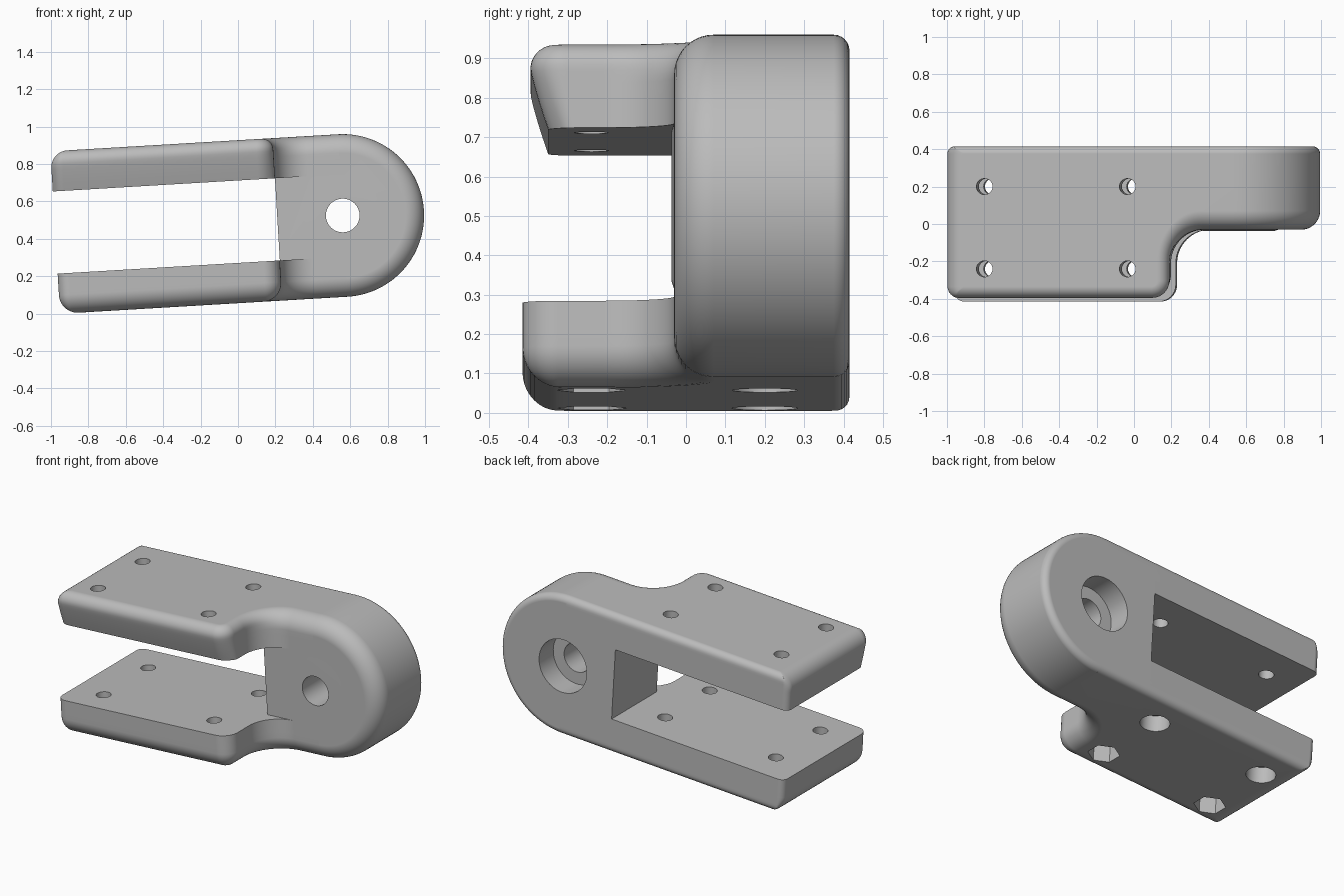
import bpy, bmesh, math
from mathutils import Matrix

cube = bpy.data.objects.get("Cube")
if cube:
    bpy.data.objects.remove(cube, do_unlink=True)

RADIUS, SLOT = 0.435, 0.22          # outer half height, slot half height
LEFT, STEP_X = -1.54, -0.35         # arm tip, slot wall (lug axis is the origin)
BACK, STEP_Y = 0.415, -0.03         # rear face, lug front face
BACK_R, LUG_R, CURVE = 0.04, 0.1, 0.18

grey = bpy.data.materials.new("plain grey")
grey.use_nodes = True
grey.diffuse_color = (0.5, 0.5, 0.5, 1)
grey.node_tree.nodes["Principled BSDF"].inputs["Base Color"].default_value = grey.diffuse_color


def arc(cx, cy, rx, ry, start, end, n=8):
    angles = [math.radians(start + (end - start) * i / n) for i in range(n + 1)]
    return [(cx + rx * math.cos(a), cy + ry * math.sin(a)) for a in angles]


def inset(r, depth):
    """Inset of a round of radius r at a given distance below the face."""
    h = max(0.0, r - depth)
    return r - math.sqrt(max(0.0, r * r - h * h))


def make_object(name, bm):
    bmesh.ops.recalc_face_normals(bm, faces=bm.faces)
    mesh = bpy.data.meshes.new(name)
    bm.to_mesh(mesh)
    bm.free()
    obj = bpy.data.objects.new(name, mesh)
    bpy.context.collection.objects.link(obj)
    mesh.materials.append(grey)
    return obj


def loft(name, layers):
    """Skin a stack of matching closed outlines and cap both ends."""
    bm = bmesh.new()
    rings = [[bm.verts.new(p) for p in layer] for layer in layers]
    for a, b in zip(rings, rings[1:]):
        for i in range(len(a)):
            j = (i + 1) % len(a)
            bm.faces.new((a[i], a[j], b[j], b[i]))
    bm.faces.new(rings[0])
    bm.faces.new(rings[-1])
    return make_object(name, bm)


def arm(name, side, front, front_r, left_r, undercut):
    fillet = [RADIUS - LUG_R + LUG_R * math.sin(math.radians(a)) for a in range(0, 91, 9)]
    layers = []
    for w in [SLOT, 0.26, 0.3] + fillet:
        depth = RADIUS - w
        db, df, dl, ds = (inset(r, depth) for r in (BACK_R, front_r, left_r, LUG_R))
        x0, x1 = LEFT + dl, STEP_X - df
        y0, y1 = front + df, BACK - db

        def corner(x, y, sx, sy, r, dx, dy, start):
            rx, ry = max(r - dx, 0.006), max(r - dy, 0.006)
            return arc(x + sx * rx, y + sy * ry, rx, ry, start, start + 90)

        plan = corner(x0, y1, 1, -1, 0.04, dl, db, 90)
        plan += corner(x0, y0, 1, 1, 0.06, dl, df, 180)
        plan += corner(x1, y0, -1, 1, 0.09, df, df, 270)
        plan += arc(STEP_X + CURVE, STEP_Y - CURVE, CURVE + df, CURVE + ds, 180, 90, 14)
        plan += [(0, STEP_Y + ds), (0, y1)]
        # lean the front face inward toward the slot
        lean = undercut * max(0, (0.375 - w) / 0.155) ** 1.2
        layers.append([(x, y + lean * min(1, max(0, (-0.22 - y) / 0.15)), side * w)
                       for x, y in plan])
    return loft(name, layers)


def lug():
    stops = [(STEP_Y + LUG_R * (1 - math.cos(math.radians(a))), LUG_R) for a in range(0, 91, 9)]
    stops += [(BACK - BACK_R * (1 - math.sin(math.radians(a))), BACK_R) for a in range(0, 91, 15)]
    layers = []
    for y, r in stops:
        d = inset(r, y - STEP_Y if r == LUG_R else BACK - y)
        rim = arc(0, 0, RADIUS - d, RADIUS - d, -90, 90, 56)
        outline = [(STEP_X, -SLOT), (0, -SLOT)] + rim + [(0, SLOT), (STEP_X, SLOT)]
        layers.append([(x, y, z) for x, z in outline])
    return loft("bracket_body", layers)


def cylinder(name, x, y, z, r, length, sides=40, axis="Z", r2=None):
    bm = bmesh.new()
    turn = Matrix.Rotation(math.pi / 2, 4, "X") if axis == "Y" else Matrix()
    bmesh.ops.create_cone(bm, cap_ends=True, segments=sides, radius1=r,
                          radius2=r if r2 is None else r2, depth=length,
                          matrix=Matrix.Translation((x, y, z)) @ turn)
    return make_object(name, bm)


def combine(body, other, operation):
    other.hide_render = True
    mod = body.modifiers.new(other.name, "BOOLEAN")
    mod.operation, mod.solver, mod.object = operation, "EXACT", other
    bpy.context.view_layer.objects.active = body
    bpy.ops.object.modifier_apply(modifier=mod.name)
    bpy.data.objects.remove(other, do_unlink=True)


# Lug with two arms and a shallow boss round the pivot
body = lug()
combine(body, arm("upper_arm", 1, -0.395, 0.06, 0.09, 0.045), "UNION")
combine(body, arm("lower_arm", -1, -0.415, 0.1, 0.1, 0), "UNION")
combine(body, cylinder("pivot_boss", 0, -0.027, 0, 0.25, 0.02, 64, "Y", 0.19), "UNION")

# Pivot hole with rear counterbore
combine(body, cylinder("pivot_hole", 0, 0.2, 0, 0.09, 1, 48, "Y"), "DIFFERENCE")
combine(body, cylinder("pivot_counterbore", 0, BACK, 0, 0.165, 0.28, 48, "Y"), "DIFFERENCE")

# Screw holes through both arms, round and hexagonal recesses underneath
for x in (-1.336, -0.57):
    for y, sides, r in ((0.2, 40, 0.083), (-0.24, 6, 0.09)):
        combine(body, cylinder("screw_hole", x, y, 0, 0.043, 1.2, 32), "DIFFERENCE")
        combine(body, cylinder("recess", x, y, -RADIUS, r, 0.2, sides), "DIFFERENCE")

# Set the tilted pose, then smooth the rounds
pose = Matrix.Translation((0.56, 0, 0.525)) @ Matrix.Rotation(-0.0593, 4, "Y")
body.data.transform(pose)
bpy.ops.object.select_all(action="DESELECT")
body.select_set(True)
bpy.context.view_layer.objects.active = body
bpy.ops.object.shade_smooth_by_angle(angle=math.radians(30))
weighted = body.modifiers.new("weighted_normals", "WEIGHTED_NORMAL")
weighted.keep_sharp = True
